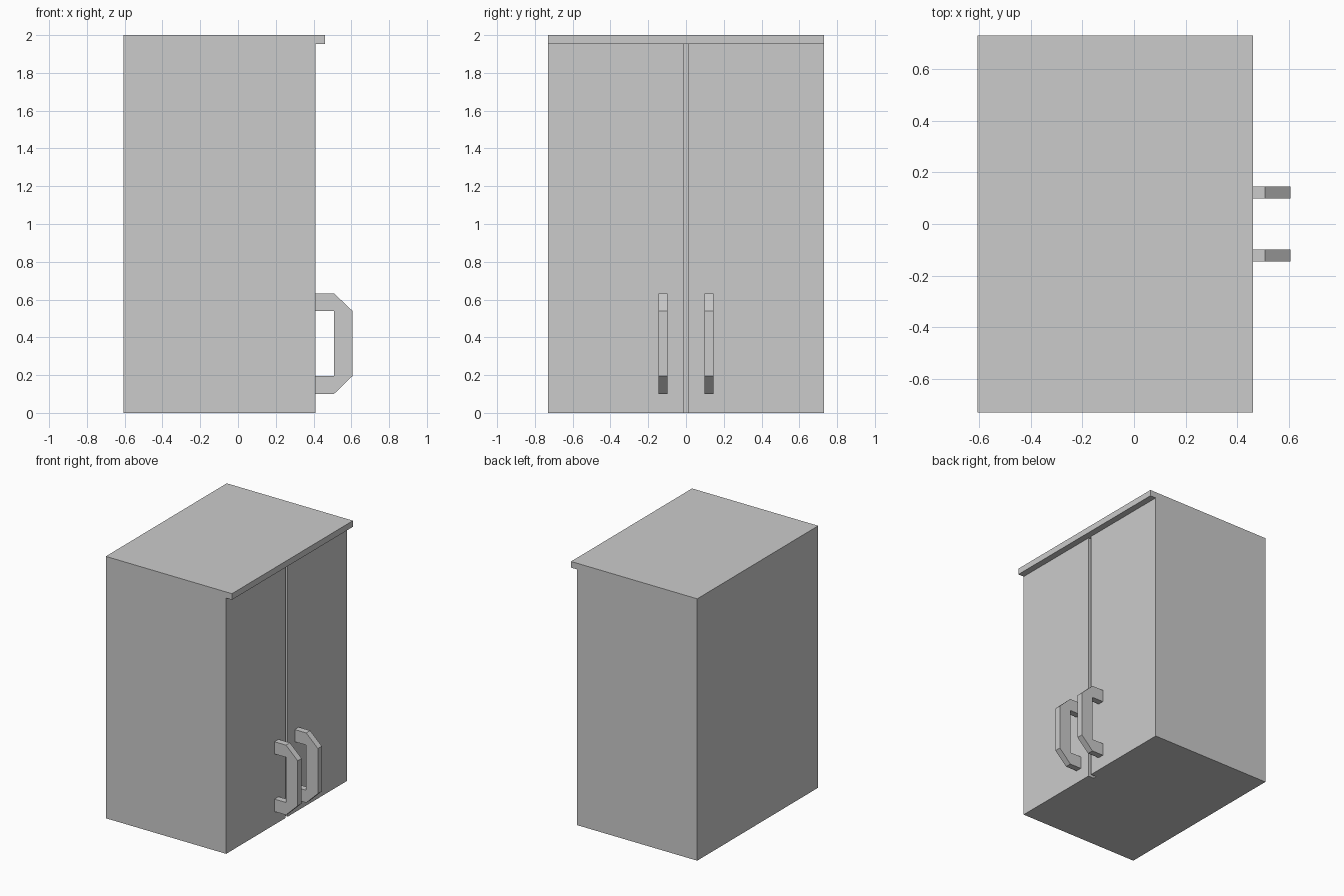
import bpy, bmesh
from mathutils import Vector

if "Cube" in bpy.data.objects:
    bpy.data.objects.remove(bpy.data.objects["Cube"])


def make_object(name, bm):
    bmesh.ops.recalc_face_normals(bm, faces=bm.faces)
    mesh = bpy.data.meshes.new(name)
    bm.to_mesh(mesh)
    bm.free()
    obj = bpy.data.objects.new(name, mesh)
    bpy.context.collection.objects.link(obj)
    return obj


def prism(name, profile, axis, start, end):
    """Extrude a 2D profile along y (x,z points) or z (x,y points)."""
    bm = bmesh.new()
    place = (lambda a, b: (a, start, b)) if axis == 'y' else (lambda a, b: (a, b, start))
    face = bm.faces.new([bm.verts.new(place(a, b)) for a, b in profile])
    ext = bmesh.ops.extrude_face_region(bm, geom=[face])
    shift = Vector((0, end - start, 0)) if axis == 'y' else Vector((0, 0, end - start))
    bmesh.ops.translate(bm, vec=shift,
                        verts=[v for v in ext['geom'] if isinstance(v, bmesh.types.BMVert)])
    return make_object(name, bm)


BACK, FRONT, LIP = -0.606, 0.411, 0.46
HALF_W, TOP, LIP_Z = 0.73, 2.0, 1.953
GAP, GAP_DEPTH = 0.013, 0.05

# Cabinet body: footprint with the gap between the doors cut into its face
inner = FRONT - GAP_DEPTH
prism("cabinet_body",
      [(BACK, -HALF_W), (FRONT, -HALF_W), (FRONT, -GAP), (inner, -GAP),
       (inner, GAP), (FRONT, GAP), (FRONT, HALF_W), (BACK, HALF_W)],
      'z', 0, LIP_Z)

# Top board overhanging the doors
prism("top_board",
      [(BACK, -HALF_W), (LIP, -HALF_W), (LIP, HALF_W), (BACK, HALF_W)],
      'z', LIP_Z, TOP)

# Chamfered door handles, one per door
handle = [(FRONT, 0.633), (0.508, 0.633), (0.606, 0.54), (0.606, 0.195),
          (0.508, 0.10), (FRONT, 0.10), (FRONT, 0.195), (0.508, 0.195),
          (0.508, 0.54), (FRONT, 0.54)]
for side, label in ((-1, "right"), (1, "left")):
    prism("door_handle_" + label, handle, 'y', side * 0.098, side * 0.146)
